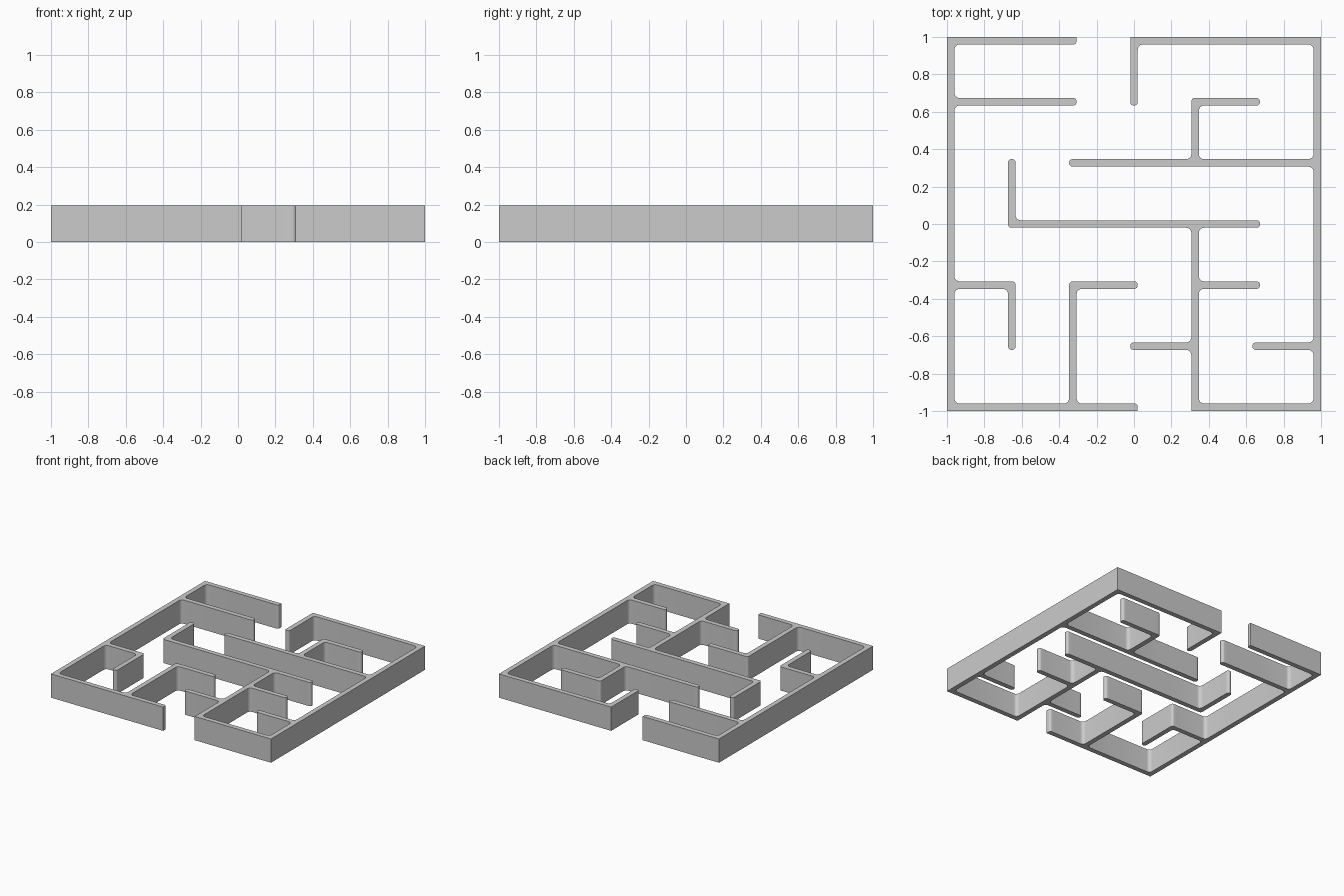
import bpy, bmesh, math

if "Cube" in bpy.data.objects:
    bpy.data.objects.remove(bpy.data.objects["Cube"])

T, H, STEP = 0.02, 0.195, 0.98 / 3   # half wall thickness, wall height, lattice pitch
INNER, OUTER = 0.028, 0.018          # fillet radii of inside corners and wall ends


def build_walls(name, segments):
    """Union of lattice walls, extruded and with rounded vertical edges."""
    bm = bmesh.new()
    coords = [k * STEP + s for k in range(-3, 4) for s in (-T, T)]
    verts = {}

    def vert(i, j):
        if (i, j) not in verts:
            verts[i, j] = bm.verts.new((coords[i], coords[j], 0))
        return verts[i, j]

    def filled(x, y):
        for x0, y0, x1, y1 in segments:
            if (min(x0, x1) * STEP - T < x < max(x0, x1) * STEP + T and
                    min(y0, y1) * STEP - T < y < max(y0, y1) * STEP + T):
                return True
        return False

    # floor plan
    n = len(coords) - 1
    for i in range(n):
        for j in range(n):
            if filled((coords[i] + coords[i + 1]) / 2, (coords[j] + coords[j + 1]) / 2):
                bm.faces.new((vert(i, j), vert(i + 1, j), vert(i + 1, j + 1), vert(i, j + 1)))
    bmesh.ops.dissolve_limit(bm, angle_limit=0.01, verts=bm.verts[:], edges=bm.edges[:])

    # raise the walls
    ext = bmesh.ops.extrude_face_region(bm, geom=bm.faces[:])
    for v in ext["geom"]:
        if isinstance(v, bmesh.types.BMVert):
            v.co.z = H
    bmesh.ops.recalc_face_normals(bm, faces=bm.faces[:])

    # round inside corners, then free corners; the outer rim stays sharp
    for convex, radius in ((False, INNER), (True, OUTER)):
        edges = []
        for e in bm.edges:
            a, b = e.verts
            upright = abs(a.co.z - b.co.z) > H / 2
            rim = max(abs(a.co.x), abs(a.co.y)) > 0.99
            if (upright and not rim and e.is_convex == convex
                    and e.calc_face_angle(0) > math.radians(60)):
                edges.append(e)
        bmesh.ops.bevel(bm, geom=edges, offset=radius, offset_type='OFFSET', segments=6,
                        profile=0.5, affect='EDGES', clamp_overlap=False)

    mesh = bpy.data.meshes.new(name)
    bm.to_mesh(mesh)
    bm.free()
    obj = bpy.data.objects.new(name, mesh)
    bpy.context.collection.objects.link(obj)
    bpy.ops.object.select_all(action='DESELECT')
    obj.select_set(True)
    bpy.context.view_layer.objects.active = obj
    bpy.ops.object.shade_smooth_by_angle(angle=math.radians(30))


# left half: left rim with its inner walls (x0, y0, x1, y1 in lattice steps)
build_walls("maze_wall_left", [
    (-3, -3, -3, 3), (-3, 3, -1, 3), (-3, 2, -1, 2),
    (-3, -1, -2, -1), (-2, -1, -2, -2),
    (-3, -3, 0, -3), (-1, -3, -1, -1), (-1, -1, 0, -1)])

# right half: right rim with its inner walls
build_walls("maze_wall_right", [
    (3, -3, 3, 3), (0, 3, 3, 3), (0, 3, 0, 2),
    (-1, 1, 3, 1), (1, 1, 1, 2), (1, 2, 2, 2),
    (-2, 0, -2, 1), (-2, 0, 2, 0), (1, 0, 1, -3),
    (1, -1, 2, -1), (0, -2, 1, -2), (2, -2, 3, -2), (1, -3, 3, -3)])
